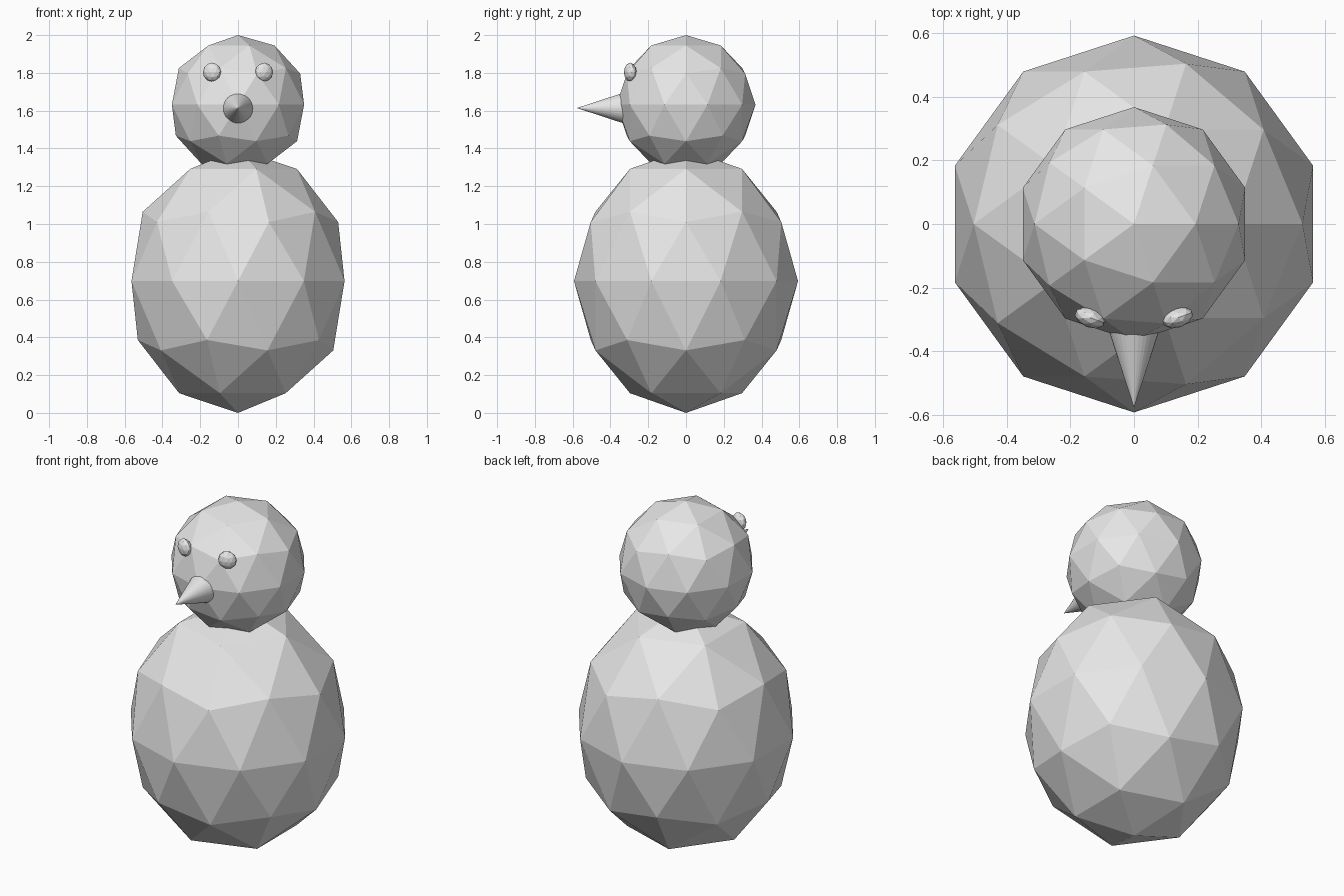
import bpy
import math

cube = bpy.data.objects.get("Cube")
if cube:
    bpy.data.objects.remove(cube, do_unlink=True)

grey = bpy.data.materials.new("light_grey")
grey.use_nodes = True
colour = (0.8, 0.8, 0.8, 1)
grey.diffuse_color = colour
grey.node_tree.nodes["Principled BSDF"].inputs["Base Color"].default_value = colour


def finish(name):
    obj = bpy.context.object
    obj.name = name
    obj.data.name = name
    obj.data.materials.append(grey)
    return obj


def faceted_ball(name, centre, radii, turn=0):
    bpy.ops.mesh.primitive_ico_sphere_add(
        subdivisions=2, radius=1, location=centre, rotation=(0, 0, turn))
    obj = finish(name)
    obj.scale = radii
    return obj


# Egg-shaped body and round head, which overlap at the neck
faceted_ball("body", (0, 0, 0.698), (0.593, 0.593, 0.698))
faceted_ball("head", (0, 0, 1.632), (0.368, 0.368, 0.368))

# Flattened eyes, each turned to follow the head
for side, name in ((1, "left_eye"), (-1, "right_eye")):
    faceted_ball(name, (side * 0.138, -0.295, 1.804),
                 (0.05, 0.031, 0.05), side * math.radians(20))

# Pointed nose, its base sunk into the head
nose_tip, nose_base = -0.578, -0.3
bpy.ops.mesh.primitive_cone_add(
    vertices=32, radius1=0.091, depth=nose_base - nose_tip,
    location=(0, (nose_tip + nose_base) / 2, 1.614),
    rotation=(math.radians(90), 0, 0))
finish("nose")
